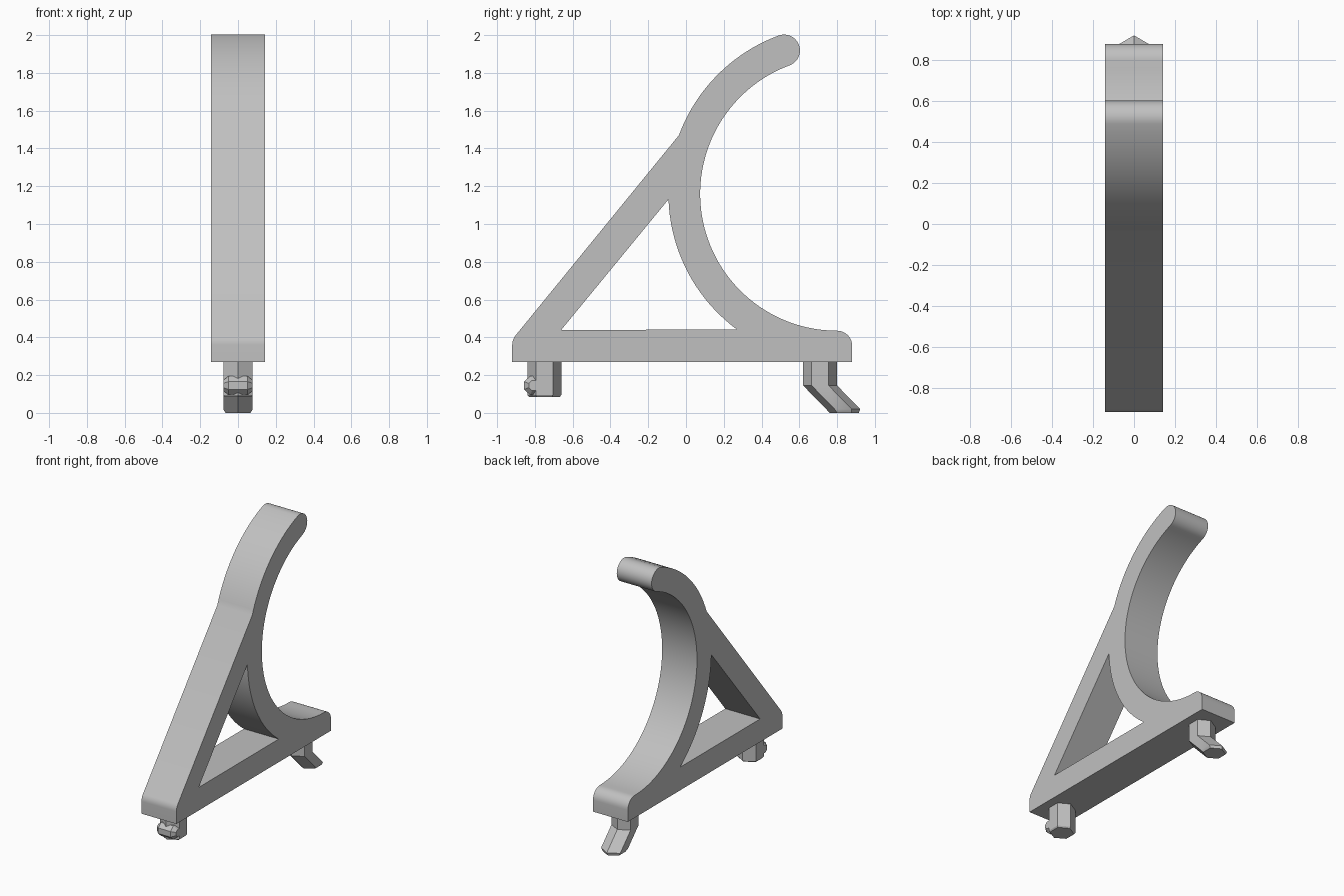
import bpy, bmesh, math

cube = bpy.data.objects.get("Cube")
if cube:
    bpy.data.objects.remove(cube, do_unlink=True)

grey = bpy.data.materials.new("light_grey")
grey.use_nodes = True
grey.diffuse_color = (0.53, 0.53, 0.53, 1)
grey.node_tree.nodes["Principled BSDF"].inputs["Base Color"].default_value = grey.diffuse_color


def finish(name, bm):
    bmesh.ops.recalc_face_normals(bm, faces=bm.faces)
    mesh = bpy.data.meshes.new(name)
    bm.to_mesh(mesh)
    bm.free()
    mesh.materials.append(grey)
    obj = bpy.data.objects.new(name, mesh)
    bpy.context.collection.objects.link(obj)
    bpy.ops.object.select_all(action='DESELECT')
    obj.select_set(True)
    bpy.context.view_layer.objects.active = obj
    bpy.ops.object.shade_smooth_by_angle(angle=math.radians(30))
    return obj


def arc(cy, cz, r, start, end, steps):
    angles = [math.radians(start + (end - start) * i / steps) for i in range(steps + 1)]
    return [(cy + r * math.cos(a), cz + r * math.sin(a)) for a in angles]


def loft(name, sections):
    """Skin a stack of matching closed loops and cap both ends."""
    bm = bmesh.new()
    rings = [[bm.verts.new(p) for p in s] for s in sections]
    for a, b in zip(rings, rings[1:]):
        for i in range(len(a)):
            j = (i + 1) % len(a)
            bm.faces.new((a[i], a[j], b[j], b[i]))
    bm.faces.new(rings[0])
    bm.faces.new(rings[-1])
    return finish(name, bm)


def hexagon(y, z, r=0.09):
    return [(r * math.sin(math.pi * i / 3), y + r * math.cos(math.pi * i / 3), z) for i in range(6)]


# Bracket: side profile with a curved cradle and a triangular opening
half = 0.142
cy, cz, inner, outer = 0.80, 1.16, 0.725, 0.893
tip = 110.3
mid = (inner + outer) / 2
tip_y = cy + mid * math.cos(math.radians(tip))
tip_z = cz + mid * math.sin(math.radians(tip))
outline = [(-0.92, 0.27), (0.88, 0.27)]
outline += arc(0.80, 0.355, 0.08, 0, 90, 8)
outline += arc(cy, cz, inner, 270, tip, 56)[1:]
outline += arc(tip_y, tip_z, (outer - inner) / 2, tip - 180, tip, 20)[1:-1]
outline += arc(cy, cz, outer, tip, 159.7, 20)
outline += arc(-0.84, 0.36, 0.08, 141, 180, 6)
opening = [(-0.66, 0.44)] + arc(cy, cz, outer, 233.7, 181.9, 20)

bm = bmesh.new()
for loop in (outline, opening):
    verts = [bm.verts.new((-half, y, z)) for y, z in loop]
    for i, v in enumerate(verts):
        bm.edges.new((v, verts[(i + 1) % len(verts)]))
bmesh.ops.triangle_fill(bm, use_beauty=True, use_dissolve=False, edges=bm.edges[:])
side = bmesh.ops.extrude_face_region(bm, geom=bm.faces[:], use_keep_orig=True)["geom"]
bmesh.ops.translate(bm, vec=(2 * half, 0, 0),
                    verts=[g for g in side if isinstance(g, bmesh.types.BMVert)])
finish("bracket", bm)

# Straight hexagonal front peg
loft("front_peg", [hexagon(-0.75, 0.29), hexagon(-0.75, 0.095), hexagon(-0.75, 0.085, 0.082)])

# Snap bump on the front peg, tapered at both ends
bump = []
for x, size in ((-0.078, 0.55), (-0.05, 1), (0.05, 1), (0.078, 0.55)):
    bump.append([(x, -0.802 + 0.06 * size * math.cos(math.radians(22.5 + 45 * i)),
                  0.145 + 0.054 * size * math.sin(math.radians(22.5 + 45 * i))) for i in range(8)])
loft("front_peg_bump", bump)

# Rear peg that bends backwards into a hook
loft("rear_hook", [hexagon(0.71, 0.29), hexagon(0.71, 0.145),
                   hexagon(0.832, 0.02), hexagon(0.838, 0, 0.077)])
